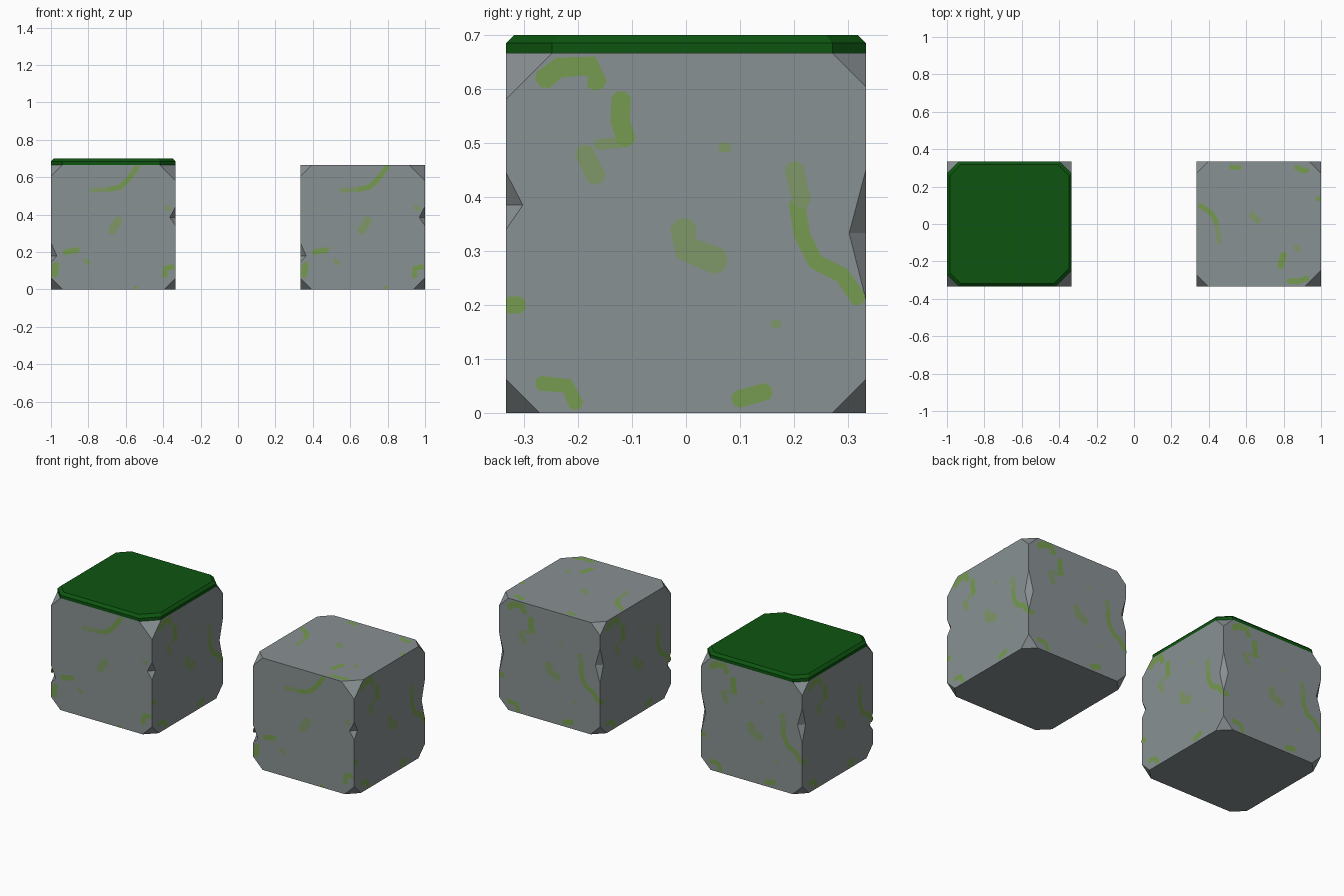
import bpy, bmesh
from mathutils import Vector

if "Cube" in bpy.data.objects:
    bpy.data.objects.remove(bpy.data.objects["Cube"])

H, S = 1 / 3, 2 / 3      # half size and full size of a block


def material(name, rgb):
    m = bpy.data.materials.new(name)
    m.diffuse_color = (*rgb, 1)
    m.use_nodes = True
    m.node_tree.nodes["Principled BSDF"].inputs["Base Color"].default_value = m.diffuse_color
    return m


STONE = material("grey stone", (0.25, 0.282, 0.29))
MOSS = material("moss green", (0.18, 0.33, 0.08))
PALE = material("pale moss", (0.21, 0.31, 0.14))
GRASS = material("dark grass", (0.004, 0.09, 0.005))

# side directions: name -> (right vector, outward normal)
SIDES = {"front": ((1, 0), (0, -1)), "right": ((0, 1), (1, 0)),
         "back": ((-1, 0), (0, 1)), "left": ((0, -1), (-1, 0))}
# chips in the vertical edges: (bottom, deepest, top)
NOTCH = {(1, -1): (0.34, 0.385, 0.445), (1, 1): (0.21, 0.333, 0.45),
         (-1, -1): (0.145, 0.18, 0.25), (-1, 1): (0.32, 0.42, 0.53)}
DEPTH = 0.031


def chip(sx, sy, top):
    return 0.085 if (sx, sy, top) == (1, -1, True) else 0.062


def finish(bm, name, mats, x, recalc=True):
    if recalc:
        bmesh.ops.remove_doubles(bm, verts=bm.verts, dist=1e-5)
        bmesh.ops.recalc_face_normals(bm, faces=bm.faces)
    me = bpy.data.meshes.new(name)
    bm.to_mesh(me)
    bm.free()
    for m in mats:
        me.materials.append(m)
    ob = bpy.data.objects.new(name, me)
    ob.location.x = x
    bpy.context.collection.objects.link(ob)
    return ob


def add_face(bm, pts, mat=0):
    f = bm.faces.new([bm.verts.new(p) for p in pts])
    f.material_index = mat


def octagon(top, z, scale=1.0):
    """Square outline with its corners cut by the chips."""
    pts = []
    for sx, sy in ((-1, -1), (1, -1), (1, 1), (-1, 1)):
        c = chip(sx, sy, top)
        a = ((sx * H, sy * (H - c)), (sx * (H - c), sy * H))
        pts += a if sx * sy > 0 else a[::-1]
    return [(x * scale, y * scale, z) for x, y in pts]


def stone_block(name, x):
    bm = bmesh.new()
    add_face(bm, octagon(True, S))
    add_face(bm, octagon(False, 0))
    # side faces with cut corners and notched edges
    for u, n in SIDES.values():
        halves = []
        for s in (-1, 1):
            key = (round(s * u[0] + n[0]), round(s * u[1] + n[1]))
            cb, ct = chip(*key, False), chip(*key, True)
            lo, mid, hi = NOTCH[key]
            halves.append([(s * (H - cb), 0), (s * H, cb), (s * H, lo),
                           (s * (H - DEPTH), mid), (s * H, hi),
                           (s * H, S - ct), (s * (H - ct), S)])
        add_face(bm, [(u[0] * h + n[0] * H, u[1] * h + n[1] * H, z)
                      for h, z in halves[1] + halves[0][::-1]])
    # chipped corners and notch facets
    for (sx, sy), (lo, mid, hi) in NOTCH.items():
        for top in (False, True):
            c = chip(sx, sy, top)
            z, dz = (S, -c) if top else (0, c)
            add_face(bm, [(sx * (H - c), sy * H, z), (sx * H, sy * (H - c), z),
                          (sx * H, sy * H, z + dz)])
        for z in (lo, hi):
            add_face(bm, [(sx * (H - DEPTH), sy * H, mid),
                          (sx * H, sy * (H - DEPTH), mid), (sx * H, sy * H, z)])
    return finish(bm, name, [STONE], x)


# moss strokes: (material, width, points across / up the face)
SIDE_MOSS = [
    (0, .038, [(-.265, .617), (-.235, .64), (-.175, .643), (-.165, .61)]),
    (0, .036, [(-.12, .585), (-.122, .54), (-.11, .505)]),
    (1, .02, [(-.11, .502), (-.165, .497)]),
    (1, .035, [(-.19, .485), (-.165, .435)]),
    (1, .018, [(.072, .492)]),
    (1, .035, [(.2, .455), (.215, .39)]),
    (0, .03, [(.205, .39), (.215, .33), (.24, .28), (.29, .255), (.32, .21)]),
    (1, .05, [(-.005, .345), (0, .305), (.06, .28)]),
    (0, .032, [(-.318, .2)]),
    (0, .028, [(-.27, .055), (-.22, .05), (-.203, .015)]),
    (0, .032, [(.095, .025), (.15, .04)]),
    (1, .015, [(.167, .165)])]
FRONT_MOSS = [
    (0, .028, [(.13, .655), (.08, .588), (.037, .548), (-.02, .535)]),
    (1, .025, [(-.02, .535), (-.12, .53)]),
    (1, .045, [(.03, .375), (-.01, .31)]),
    (0, .03, [(-.26, .198), (-.19, .212)]),
    (1, .025, [(-.15, .155), (-.13, .14)]),
    (0, .035, [(-.305, .135), (-.315, .075)]),
    (0, .03, [(.275, .07), (.28, .115), (.32, .12)]),
    (1, .025, [(.28, .44), (.3, .43)]),
    (0, .016, [(.12, .01)])]
TOP_MOSS = [
    (0, .025, [(-.15, .305), (-.1, .3)]),
    (0, .03, [(.2, .305), (.235, .285), (.26, .29)]),
    (0, .025, [(.32, .135)]),
    (0, .028, [(-.315, .1), (-.255, .06), (-.225, .01)]),
    (1, .025, [(-.225, .01), (-.21, -.1)]),
    (1, .035, [(-.04, .05), (.0, .015)]),
    (1, .03, [(.2, -.12), (.21, -.14)]),
    (0, .035, [(.135, -.16), (.115, -.23)]),
    (0, .03, [(.16, -.305), (.22, -.305), (.26, -.29)])]


def strokes(bm, pattern, place):
    """Lay flat moss ribbons on a face; place maps (across, up) to 3D."""
    for mat, width, line in pattern:
        pts = [Vector(p) for p in line]
        if len(pts) == 1:
            d = Vector((width / 2, 0))
            pts = [pts[0] - d * .7, pts[0] + d * .7]
        d0, d1 = (pts[1] - pts[0]).normalized(), (pts[-1] - pts[-2]).normalized()
        # rounded ends: narrow tips added beyond the stroke
        pts = [pts[0] - d0 * width * .3] + pts + [pts[-1] + d1 * width * .3]
        rows = []
        for i, p in enumerate(pts):
            t = (pts[min(i + 1, len(pts) - 1)] - pts[max(i - 1, 0)]).normalized()
            w = width * (.22 if i in (0, len(pts) - 1) else .5)
            n = Vector((-t.y, t.x)) * w
            rows.append([place(max(-H, min(H, q.x)), q.y) for q in (p + n, p - n)])
        for a, b in zip(rows, rows[1:]):
            add_face(bm, [a[0], a[1], b[1], b[0]], mat)


def moss_patches(name, x, with_top):
    bm = bmesh.new()
    k = H + 0.0015
    for side, (u, n) in SIDES.items():
        strokes(bm, FRONT_MOSS if side == "front" else SIDE_MOSS,
                lambda h, v: (u[0] * h + n[0] * k, u[1] * h + n[1] * k,
                              max(0, min(S, v))))
    if with_top:
        strokes(bm, TOP_MOSS, lambda h, v: (h, v, S + 0.0015))
    return finish(bm, name, [MOSS, PALE], x, recalc=False)


def grass_cap(name, x):
    bm = bmesh.new()
    rings = [octagon(True, S), octagon(True, 0.685), octagon(True, 0.70, 0.955)]
    add_face(bm, rings[0])
    add_face(bm, rings[2])
    for a, b in zip(rings, rings[1:]):
        for i in range(8):
            j = (i + 1) % 8
            add_face(bm, [a[i], a[j], b[j], b[i]])
    return finish(bm, name, [GRASS], x)


# left block carries the grass cap, right block is bare
stone_block("grassy_block", -S)
moss_patches("grassy_block_moss", -S, False)
grass_cap("grass_cap", -S)
stone_block("bare_block", S)
moss_patches("bare_block_moss", S, True)
